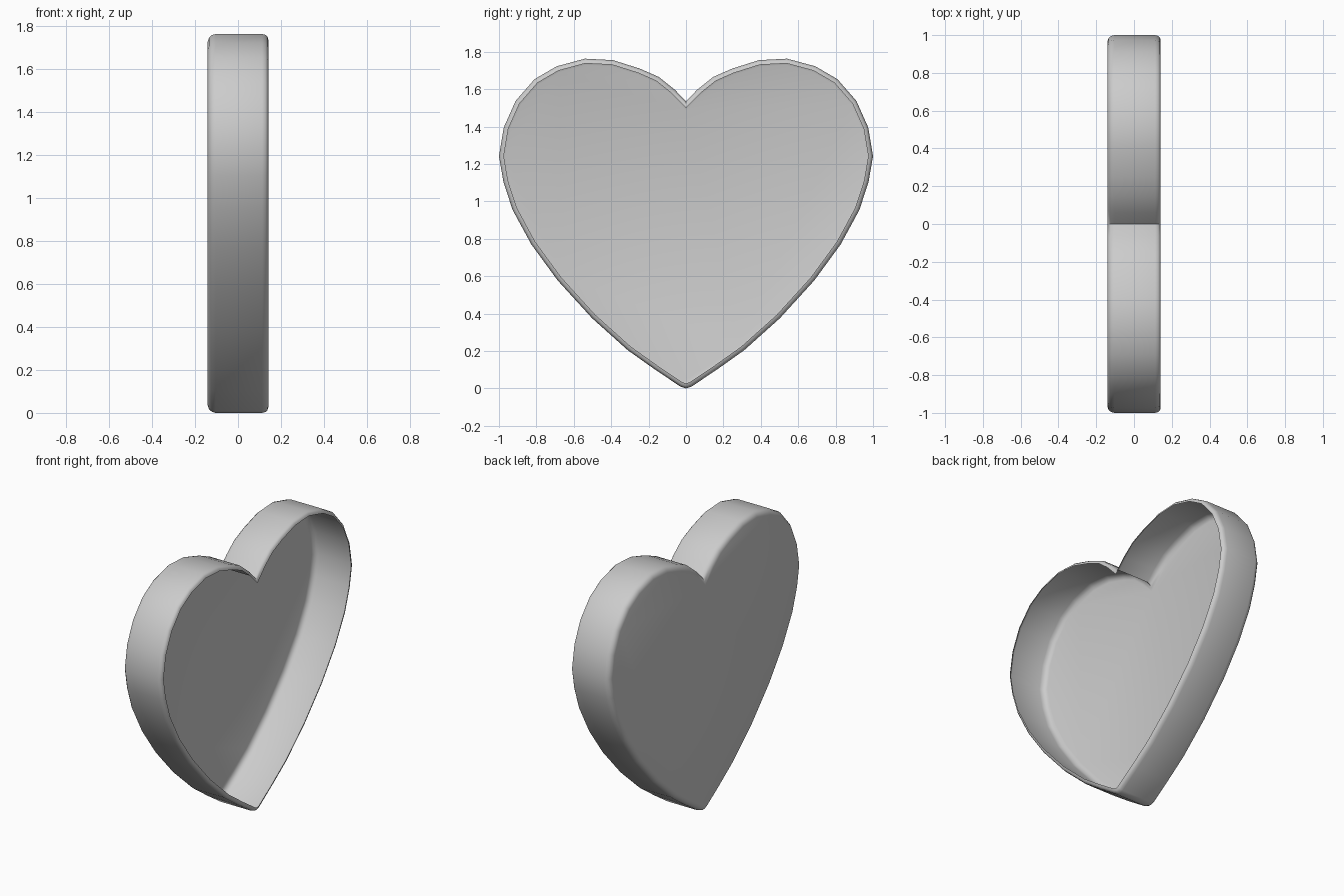
import bpy, bmesh, math
from mathutils import Vector

if "Cube" in bpy.data.objects:
    bpy.data.objects.remove(bpy.data.objects["Cube"])

# Right half of the heart outline (y, z), from the notch down to the tip
half = [(0, 1.535), (0.06, 1.597), (0.145, 1.665), (0.247, 1.71), (0.39, 1.755),
        (0.54, 1.763), (0.692, 1.722), (0.81, 1.653), (0.911, 1.537), (0.974, 1.396),
        (1.0, 1.242), (0.976, 1.103), (0.927, 0.954), (0.827, 0.77), (0.686, 0.577),
        (0.502, 0.375), (0.311, 0.204), (0.166, 0.101), (0.03, 0.01), (0, 0)]
outline = [Vector(p) for p in half + [(-y, z) for y, z in half[-2:0:-1]]]


def inset(points, d):
    """Offset a clockwise outline inwards with mitred corners."""
    result = []
    for i, p in enumerate(points):
        a = (p - points[i - 1]).normalized()
        b = (points[(i + 1) % len(points)] - p).normalized()
        na, nb = Vector((a.y, -a.x)), Vector((b.y, -b.x))
        result.append(p + (na + nb) * d / (1 + na.dot(nb)))
    return result


# Cross-section of the wall (x, inset): open rounded lip to rounded back edge
section = [(0.141, 0.025), (0.137, 0.012), (0.128, 0.004), (0.112, 0),
           (-0.104, 0), (-0.122, 0.005), (-0.135, 0.017), (-0.141, 0.034)]

bm = bmesh.new()
rings = [[bm.verts.new((x, p.x, p.y)) for p in inset(outline, d)] for x, d in section]
for r, s in zip(rings, rings[1:]):
    for i in range(len(r)):
        j = (i + 1) % len(r)
        bm.faces.new((r[i], r[j], s[j], s[i]))
# Flat back panel; the +x side stays open
bm.faces.new(rings[-1])
bmesh.ops.recalc_face_normals(bm, faces=bm.faces)
back = max(bm.faces, key=lambda f: f.calc_area())
if back.normal.x > 0:
    bmesh.ops.reverse_faces(bm, faces=bm.faces)

mesh = bpy.data.meshes.new("heart_tray")
bm.to_mesh(mesh)
bm.free()
tray = bpy.data.objects.new("heart_tray", mesh)
bpy.context.collection.objects.link(tray)
bpy.context.view_layer.objects.active = tray
tray.select_set(True)
bpy.ops.object.shade_smooth_by_angle(angle=math.radians(40))
